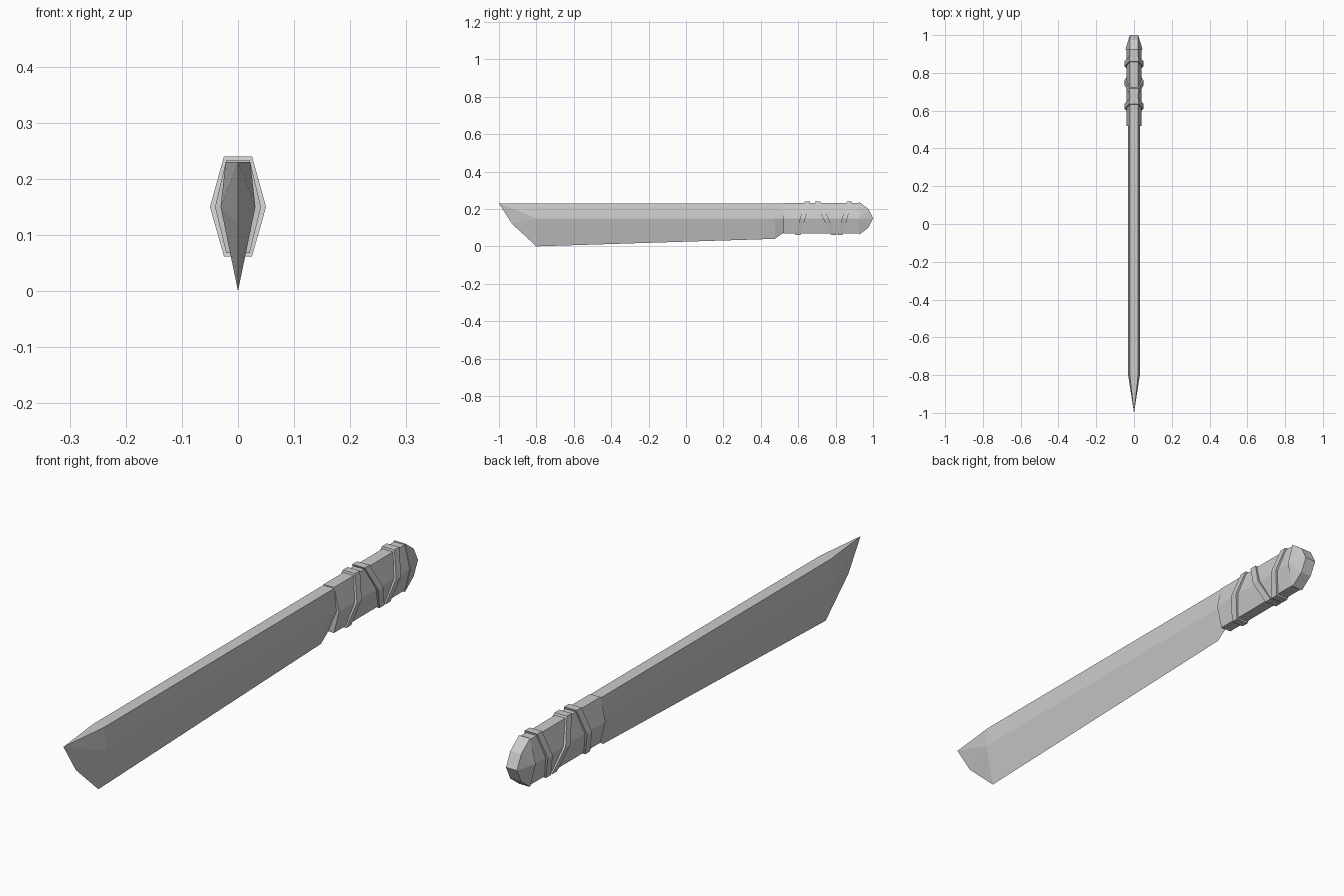
import bpy, bmesh

if "Cube" in bpy.data.objects:
    bpy.data.objects.remove(bpy.data.objects["Cube"])

MID = 0.15


def hexagon(wide, flat, low, high):
    """Cross-section (x, z) with flat top and bottom and a ridge on each side."""
    return [(-flat, high), (flat, high), (wide, MID), (flat, low), (-flat, low), (-wide, MID)]


def add_ring(bm, points):
    return [bm.verts.new(p) for p in points]


def bridge(bm, a, b):
    for i in range(len(a)):
        j = (i + 1) % len(a)
        bm.faces.new((a[i], a[j], b[j], b[i]))


def finish(bm, name):
    bmesh.ops.recalc_face_normals(bm, faces=bm.faces)
    mesh = bpy.data.meshes.new(name)
    bm.to_mesh(mesh)
    bm.free()
    obj = bpy.data.objects.new(name, mesh)
    bpy.context.collection.objects.link(obj)
    return obj


# Blade: flat spine, side ridges and a single cutting edge
bm = bmesh.new()
rings = []
for y, edge in ((-0.80, 0.0), (0.475, 0.04), (0.525, 0.075)):
    section = [(-0.022, 0.23), (0.022, 0.23), (0.031, MID), (0, edge), (-0.031, MID)]
    rings.append(add_ring(bm, [(x, y, z) for x, z in section]))
for a, b in zip(rings, rings[1:]):
    bridge(bm, a, b)
bm.faces.new(rings[-1])

# Blade point
top_l, top_r, mid_r, bottom, mid_l = rings[0]
tip = bm.verts.new((0, -1.0, 0.23))
chin = bm.verts.new((0, -0.93, 0.12))
bm.faces.new((top_l, top_r, tip))
for top, mid in ((top_l, mid_l), (top_r, mid_r)):
    bm.faces.new((top, mid, tip))
    bm.faces.new((mid, chin, tip))
    bm.faces.new((mid, bottom, chin))
finish(bm, "blade")


def hex_sleeve(name, section, low_y, high_y, width):
    """Hexagonal sleeve whose ends lean from low_y at the bottom to high_y at the top."""
    bm = bmesh.new()
    z0, z1 = section[3][1], section[0][1]
    ends = []
    for shift in (0, width):
        ends.append(add_ring(bm, [
            (x, low_y + (high_y - low_y) * (z - z0) / (z1 - z0) + shift, z)
            for x, z in section]))
    bridge(bm, *ends)
    for ring in ends:
        bm.faces.new(ring)
    return finish(bm, name)


# Grip core
hex_sleeve("grip", hexagon(0.041, 0.021, 0.068, 0.233), 0.52, 0.52, 0.41)

# Raised wraps, leaning in alternate directions
for i, (low_y, high_y) in enumerate(((0.585, 0.635), (0.775, 0.69), (0.81, 0.86))):
    hex_sleeve(f"grip_wrap_{i + 1}", hexagon(0.05, 0.025, 0.062, 0.24), low_y, high_y, 0.028)

# Pommel: faceted cap around a central strip
bm = bmesh.new()
profile = [(0.925, 0.238), (0.975, 0.20), (1.0, MID), (0.975, 0.10), (0.925, 0.062)]
left = add_ring(bm, [(-0.022, y, z) for y, z in profile])
right = add_ring(bm, [(0.022, y, z) for y, z in profile])
bridge(bm, left, right)
bm.faces.ensure_lookup_table()
bmesh.ops.delete(bm, geom=[bm.faces[-1]], context='FACES_ONLY')
corners = []
for side, strip in ((-1, left), (1, right)):
    corner = bm.verts.new((side * 0.045, 0.925, MID))
    corners.append(corner)
    for a, b in zip(strip, strip[1:]):
        bm.faces.new((a, b, corner))
bm.faces.new((left[0], right[0], corners[1], right[-1], left[-1], corners[0]))
finish(bm, "pommel")
